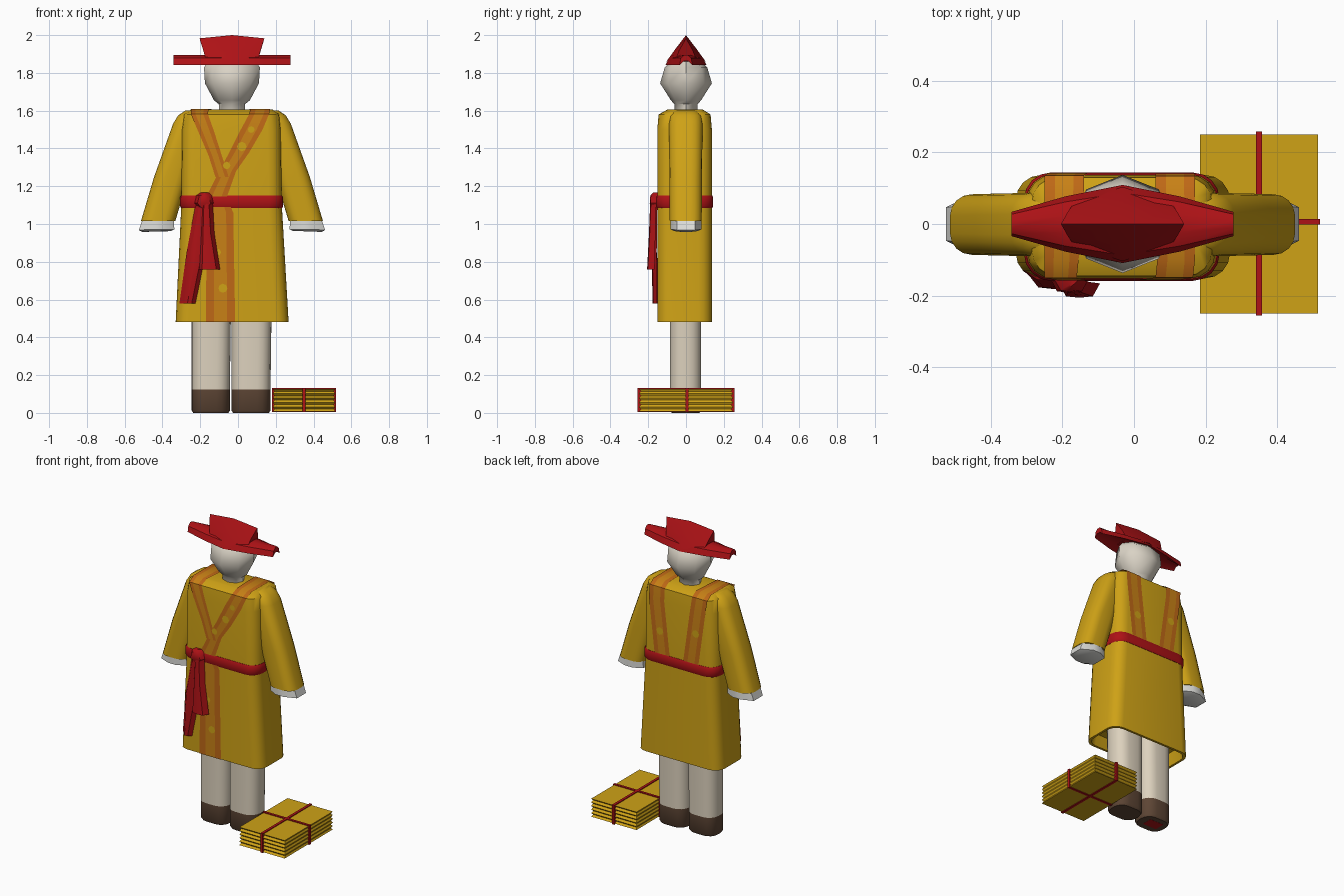
import bpy, bmesh, math
from mathutils import Vector

if "Cube" in bpy.data.objects:
    bpy.data.objects.remove(bpy.data.objects["Cube"])

def mat(name, r, g, b):
    m = bpy.data.materials.new(name)
    m.diffuse_color = (r, g, b, 1)
    m.use_nodes = True
    m.node_tree.nodes["Principled BSDF"].inputs["Base Color"].default_value = m.diffuse_color
    return m

YELLOW = mat("robe yellow", 0.62, 0.36, 0.008)
RED = mat("deep red", 0.42, 0.006, 0.008)
ORANGE = mat("trim orange", 0.52, 0.14, 0.008)
AMBER = mat("trim amber", 0.58, 0.22, 0.008)
CREAM = mat("trouser cream", 0.72, 0.64, 0.51)
PALE = mat("head pale", 0.70, 0.65, 0.56)
WHITE = mat("hand white", 0.72, 0.72, 0.69)
BROWN = mat("shoe brown", 0.11, 0.06, 0.035)

def rrect(z, x0, x1, y0, y1, r=0.07, k=4):
    """Horizontal rounded rectangle ring."""
    pts = []
    corners = [(x1 - r, y1 - r), (x0 + r, y1 - r), (x0 + r, y0 + r), (x1 - r, y0 + r)]
    for i, (cx, cy) in enumerate(corners):
        for j in range(k + 1):
            a = math.pi / 2 * (i + j / k)
            pts.append((cx + r * math.cos(a), cy + r * math.sin(a), z))
    return pts

def oval(z, cx, rx, ry, n=8, cy=0):
    return [(cx + rx * math.cos(2 * math.pi * i / n), cy + ry * math.sin(2 * math.pi * i / n), z)
            for i in range(n)]

def finish(name, bm, mats, angle=40, recalc=True):
    if recalc:
        bmesh.ops.recalc_face_normals(bm, faces=bm.faces[:])
    me = bpy.data.meshes.new(name)
    bm.to_mesh(me)
    bm.free()
    for m in mats:
        me.materials.append(m)
    ob = bpy.data.objects.new(name, me)
    bpy.context.collection.objects.link(ob)
    bpy.ops.object.select_all(action='DESELECT')
    ob.select_set(True)
    bpy.context.view_layer.objects.active = ob
    bpy.ops.object.shade_smooth_by_angle(angle=math.radians(angle))
    return ob

def loft(name, rings, mats, angle=40, rule=None):
    """Skin a list of closed rings and cap both ends."""
    bm = bmesh.new()
    rows = [[bm.verts.new(p) for p in ring] for ring in rings]
    n = len(rows[0])
    for a, b in zip(rows, rows[1:]):
        for i in range(n):
            j = (i + 1) % n
            bm.faces.new((a[i], a[j], b[j], b[i]))
    bm.faces.new(rows[0])
    bm.faces.new(rows[-1])
    if rule:
        for f in bm.faces:
            f.material_index = rule(f.calc_center_median())
    return finish(name, bm, mats, angle)

def box(name, lo, hi, m):
    ring = lambda z: [(lo[0], lo[1], z), (hi[0], lo[1], z), (hi[0], hi[1], z), (lo[0], hi[1], z)]
    return loft(name, [ring(lo[2]), ring(hi[2])], [m])

def ribbon(name, rows, off=0.0):
    """Trim band: rows of (xa, xb, y, z), with darker borders along both edges."""
    bm = bmesh.new()
    grid = []
    for xa, xb, y, z in rows:
        y += math.copysign(off, y)
        grid.append([bm.verts.new((xa + (xb - xa) * t, y, z)) for t in (0, 0.27, 0.73, 1)])
    for a, b in zip(grid, grid[1:]):
        for c in range(3):
            f = bm.faces.new((a[c], b[c], b[c + 1], a[c + 1]))
            f.material_index = 1 if c == 1 else 0
    return finish(name, bm, [ORANGE, AMBER], recalc=False)

# robe with hollow hem
F, B = -0.152, 0.137
loft("robe", [
    rrect(0.56, -0.30, 0.24, F + 0.02, B - 0.02, 0.06),
    rrect(0.48, -0.315, 0.253, F + 0.015, B - 0.015, 0.065),
    rrect(0.48, -0.33, 0.268, F, B),
    rrect(1.10, -0.30, 0.232, F, B),
    rrect(1.50, -0.297, 0.227, F, B),
    rrect(1.58, -0.285, 0.218, F + 0.007, B - 0.007),
    rrect(1.605, -0.25, 0.185, -0.10, 0.09, 0.05)], [YELLOW], 50)

# belt
loft("belt", [rrect(z, -0.30 - e, 0.232 + e, F - e, B + e, 0.075)
              for z, e in ((1.085, 0.002), (1.095, 0.007), (1.14, 0.007), (1.15, 0.002))], [RED])

# trim bands over the shoulders, front overlap and skirt
ribbon("right_trim", [
    (0.02, 0.13, 0.141, 1.15), (0.06, 0.17, 0.141, 1.50), (0.06, 0.17, 0.134, 1.583),
    (0.06, 0.17, 0.092, 1.609), (0.065, 0.17, -0.102, 1.609), (0.06, 0.165, -0.149, 1.583),
    (0.015, 0.13, -0.156, 1.50), (-0.045, 0.06, -0.156, 1.38), (-0.10, -0.01, -0.156, 1.28),
    (-0.17, -0.06, -0.156, 1.14), (-0.165, -0.025, -0.156, 1.06), (-0.17, -0.015, -0.156, 0.48)])
ribbon("left_trim", [
    (-0.19, -0.08, 0.141, 1.15), (-0.24, -0.13, 0.141, 1.50), (-0.25, -0.14, 0.134, 1.583),
    (-0.25, -0.14, 0.092, 1.609), (-0.25, -0.155, -0.102, 1.609), (-0.25, -0.16, -0.149, 1.583),
    (-0.215, -0.13, -0.156, 1.50), (-0.155, -0.085, -0.156, 1.36), (-0.12, -0.05, -0.156, 1.25)], -0.0015)

# small woven spots on the trim
for i, (x, z, r, s) in enumerate([(0.02, 1.41, 0.025, -1), (0.07, 1.50, 0.018, -1), (-0.06, 1.31, 0.02, -1),
                                  (-0.08, 0.66, 0.024, -1), (-0.11, 0.85, 0.02, -1),
                                  (0.09, 1.30, 0.025, 1), (-0.17, 1.35, 0.025, 1)]):
    y = -0.1585 if s < 0 else 0.1435
    bm = bmesh.new()
    vs = [bm.verts.new((x + r * math.cos(a * math.pi / 4), y, z + r * math.sin(a * math.pi / 4)))
          for a in range(8)]
    bm.faces.new(vs if s < 0 else vs[::-1])
    finish(f"trim_spot_{i}", bm, [YELLOW], recalc=False)

# sleeves and hands, mirrored about the body axis
AX = -0.032
for side, s in (("left", -1), ("right", 1)):
    def ring(z, inner, outer, y, r):
        a, b = sorted((AX + s * inner, AX + s * outer))
        return rrect(z, a, b, -y, y - 0.003, r)
    loft(side + "_sleeve", [
        ring(1.015, 0.30, 0.482, 0.086, 0.06), ring(1.25, 0.23, 0.412, 0.088, 0.06),
        ring(1.53, 0.16, 0.312, 0.09, 0.06), ring(1.575, 0.15, 0.285, 0.085, 0.06),
        ring(1.602, 0.15, 0.245, 0.06, 0.04)], [YELLOW], 50)
    def hand_ring(z, inner, outer, y):
        a, b = AX + s * inner, AX + s * outer
        c = 0.06 * (b - a) / 0.2
        return [(a, -y + .03, z), (a + c, -y, z), (b - c * 1.3, -y, z), (b, -y + .035, z - .004),
                (b, y - .035, z - .004), (b - c * 1.3, y, z), (a + c, y, z), (a, y - .03, z)]
    loft(side + "_hand", [
        hand_ring(0.962, 0.325, 0.475, 0.06), hand_ring(0.972, 0.305, 0.493, 0.082),
        hand_ring(1.022, 0.308, 0.476, 0.083)], [WHITE], 30)

# legs with shoes
for side, x0, x1 in (("left", -0.245, -0.043), ("right", -0.034, 0.172)):
    loft(side + "_leg", [
        rrect(0.0, x0 + 0.008, x1 - 0.008, -0.075, 0.07, 0.06),
        rrect(0.012, x0, x1, -0.085, 0.08, 0.07), rrect(0.125, x0, x1, -0.085, 0.08, 0.07),
        rrect(0.57, x0, x1 + 0.006, -0.085, 0.08, 0.07)], [CREAM, BROWN], 50,
        lambda c: 1 if c.z < 0.12 else 0)
box("sole_patch", (-0.20, -0.035, -0.001), (-0.10, 0.035, 0.002), RED)

# neck and head
loft("head", [oval(1.57, AX, 0.068, 0.06), oval(1.635, AX, 0.07, 0.062), oval(1.655, AX, 0.095, 0.08),
              oval(1.745, AX, 0.143, 0.137), oval(1.83, AX, 0.148, 0.112), oval(1.865, AX, 0.12, 0.07)],
     [PALE], 45)

# hat brim: arched strip tapering to both sides
def arch(x, w):
    return [(x, y * w, z) for y, z in ((-1, 1.842), (-0.8, 1.878), (-0.3, 1.895), (0.3, 1.895),
                                       (0.8, 1.878), (1, 1.842), (0.4, 1.862), (-0.4, 1.862))]
loft("hat_brim", [arch(AX + d, w) for d, w in ((-0.31, 0.034), (-0.16, 0.077), (0, 0.109),
                                               (0.16, 0.077), (0.31, 0.034))], [RED], 35)

# hat crown: ridge flaring outward at the top
def gable(base, top, w, zt):
    return [(AX + base, -w, 1.86), (AX + (base + top) / 2, -w * 0.55, 1.925), (AX + top, 0, zt),
            (AX + (base + top) / 2, w * 0.55, 1.925), (AX + base, w, 1.86)]
loft("hat_crown", [gable(-0.135, -0.172, 0.06, 1.983), gable(0, 0, 0.104, 2.0),
                   gable(0.135, 0.172, 0.06, 1.983)], [RED], 35)

# sash knot and two hanging ends
def lozenge(z, x0, x1, ya, yb, tilt=0.0):
    m = (x0 + x1) / 2
    return [(x0, yb + tilt, z), (x0 + 0.02, ya + tilt, z), (m, ya - 0.004, z),
            (x1 - 0.02, ya, z), (x1, yb, z), (m, yb, z)]
loft("sash_knot", [lozenge(1.075, -0.205, -0.145, -0.175, -0.15), lozenge(1.11, -0.235, -0.125, -0.188, -0.15),
                   lozenge(1.15, -0.225, -0.135, -0.185, -0.15), lozenge(1.166, -0.20, -0.15, -0.17, -0.15)],
     [RED])
loft("sash_long_end", [lozenge(1.13, -0.22, -0.14, -0.175, -0.153), lozenge(0.85, -0.272, -0.17, -0.178, -0.155),
                       lozenge(0.58, -0.31, -0.225, -0.173, -0.154, 0.025)], [RED], 30)
loft("sash_short_end", [lozenge(1.13, -0.20, -0.135, -0.185, -0.158), lozenge(0.95, -0.205, -0.125, -0.192, -0.162),
                        lozenge(0.76, -0.21, -0.095, -0.202, -0.166)], [RED], 30)

# bundle of folded sheets with zigzag edges, tied by two straps
rings = []
N = 10
for i in range(N + 1):
    e = 0.0 if i % 2 == 0 else 0.012
    z = 0.008 + 0.118 * i / N
    rings.append([(0.185 + e / 2, -0.25 + e, z), (0.514 - e / 2, -0.25 + e, z),
                  (0.514 - e / 2, 0.25 - e, z), (0.185 + e / 2, 0.25 - e, z)])
loft("sheet_bundle", rings, [YELLOW], 10)
box("strap_lengthwise", (0.341, -0.256, 0.004), (0.358, 0.258, 0.131), RED)
box("strap_crosswise", (0.181, -0.002, 0.004), (0.519, 0.014, 0.131), RED)
